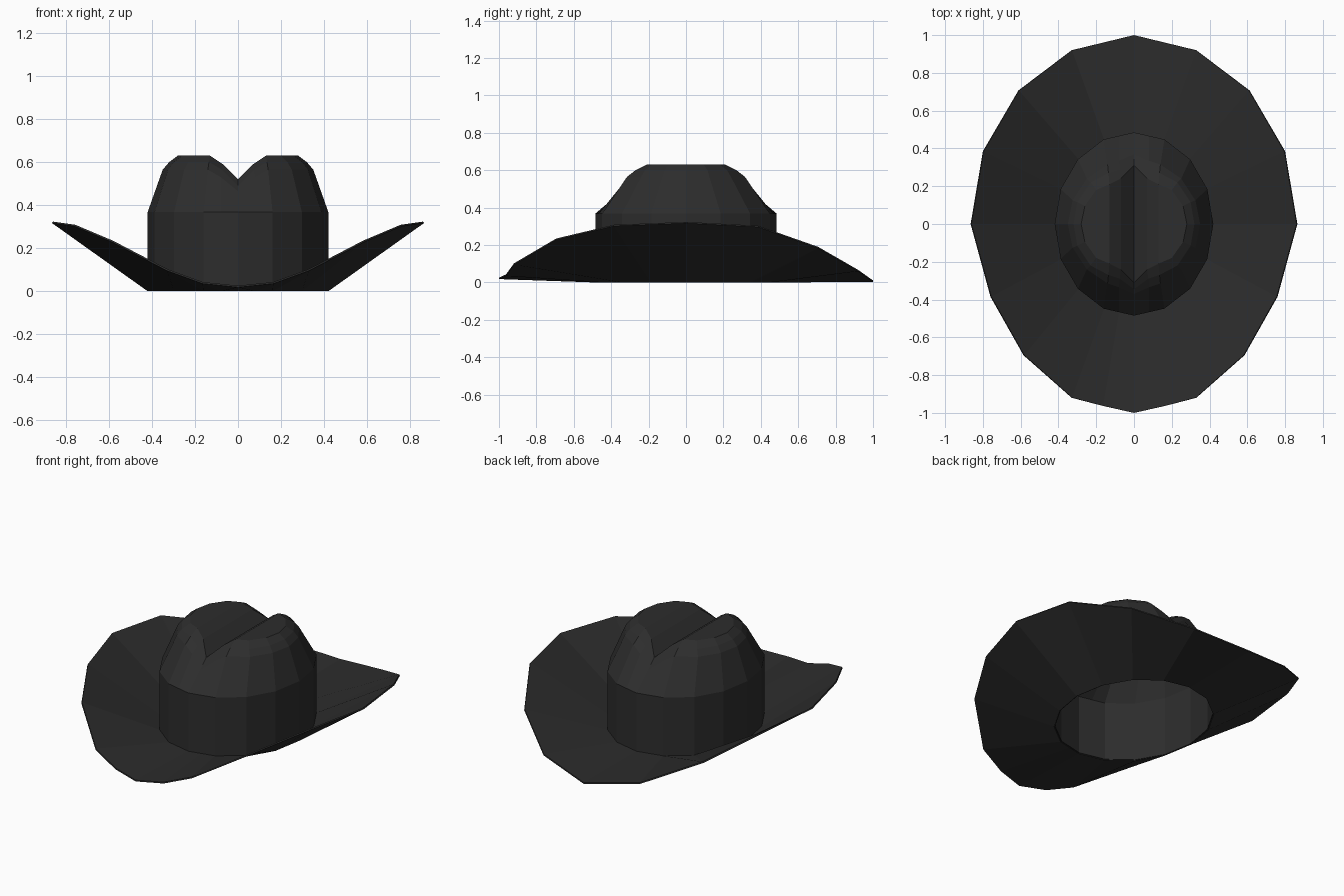
import bpy, bmesh, math

if "Cube" in bpy.data.objects:
    bpy.data.objects.remove(bpy.data.objects["Cube"])

felt = bpy.data.materials.new("dark_felt")
felt.diffuse_color = (0.026, 0.026, 0.026, 1)
felt.use_nodes = True
felt.node_tree.nodes["Principled BSDF"].inputs["Base Color"].default_value = felt.diffuse_color


def ellipse_arc(rx, ry, degrees, z):
    return [(rx * math.sin(math.radians(a)), ry * math.cos(math.radians(a)), z) for a in degrees]


def midpoint(a, b):
    return tuple((p + q) / 2 for p, q in zip(a, b))


def make_part(name, rings, axes, thickness, offset, flip=False, cap=False):
    """Bridge the rings, optionally close the top, mirror and thicken."""
    bm = bmesh.new()
    vs = [[bm.verts.new(p) for p in r] for r in rings]
    for a, b in zip(vs, vs[1:]):
        for i in range(len(a) - 1):
            quad = [a[i], a[i + 1], b[i + 1], b[i]]
            bm.faces.new(quad[::-1] if flip else quad)
    if cap:
        top = vs[-1]
        # columns run from the rim straight to the y = 0 centre line
        mid = [bm.verts.new((v.co.x, 0, v.co.z)) for v in top[:-1]] + [top[-1]]
        for i in range(len(top) - 1):
            loop = [top[i], mid[i], mid[i + 1], top[i + 1]]
            bm.faces.new(loop[:3] if loop[2] is loop[3] else loop)
    me = bpy.data.meshes.new(name)
    bm.to_mesh(me)
    bm.free()
    me.materials.append(felt)
    ob = bpy.data.objects.new(name, me)
    bpy.context.collection.objects.link(ob)
    mir = ob.modifiers.new("Mirror", 'MIRROR')
    mir.use_axis = axes
    mir.merge_threshold = 0.0005
    sol = ob.modifiers.new("Felt", 'SOLIDIFY')
    sol.thickness = thickness
    sol.offset = offset
    return ob


# Crown: upright wall, rounded shoulder and a V crease along the top
def wall(z):
    pts = ellipse_arc(0.42, 0.485, [0, 22.5, 45, 67.5, 90], z)
    return [pts[0], midpoint(pts[0], pts[1])] + pts[1:]


shoulder = [(0, .37, .465), (.08, .335, .53), (.14, .315, .565),
            (.25, .24, .565), (.325, .125, .565), (.35, 0, .565)]
upper = [(0, .345, .49), (.075, .29, .565), (.135, .27, .60),
         (.23, .22, .60), (.30, .115, .60), (.32, 0, .60)]
top = [(0, .31, .52), (.07, .24, .59), (.13, .21, .63),
       (.20, .18, .63), (.26, .095, .63), (.28, 0, .63)]
make_part("crown", [wall(0.003), wall(0.368), shoulder, upper, top],
          (True, True, False), 0.006, -1, flip=True, cap=True)

# Brim: sides curled up, front and back low (half outline, back to front)
inner = ellipse_arc(0.42, 0.485, [22.5 * i for i in range(9)], 0.0)
outer = [(0, 1, .003), (.33, .92, .06), (.612, .707, .183), (.80, .385, .297), (.865, 0, .317),
         (.76, -.385, .302), (.585, -.695, .228), (.33, -.92, .095), (0, -1, .018)]
inner.insert(8, midpoint(inner[7], inner[8]))
outer.insert(8, (.165, -.963, .035))
make_part("brim", [inner, outer], (True, False, False), 0.008, 1)
